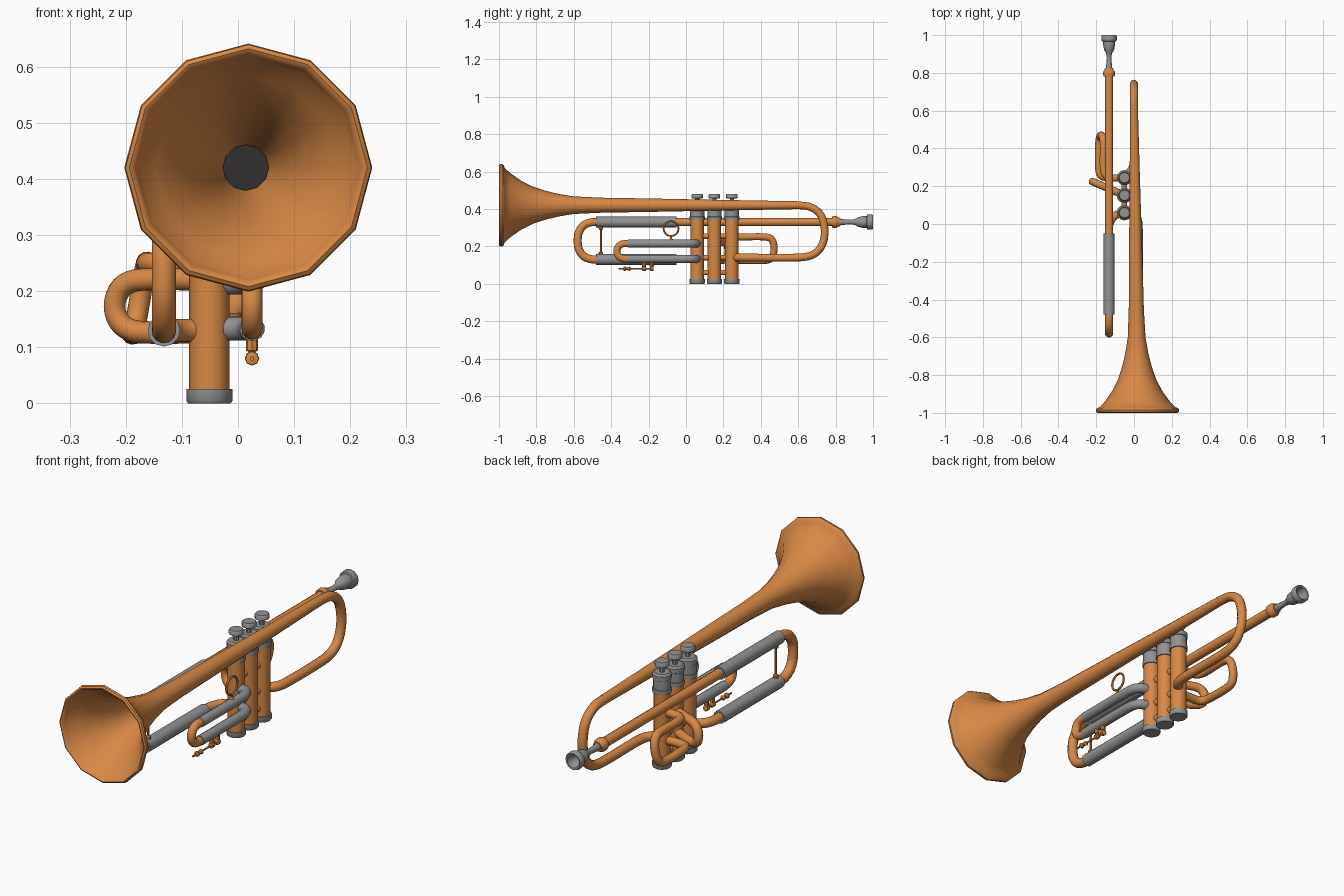
import bpy, bmesh, math
from mathutils import Vector

if "Cube" in bpy.data.objects:
    bpy.data.objects.remove(bpy.data.objects["Cube"])


def material(name, rgb):
    m = bpy.data.materials.new(name)
    m.diffuse_color = (*rgb, 1)
    m.use_nodes = True
    m.node_tree.nodes["Principled BSDF"].inputs["Base Color"].default_value = m.diffuse_color
    return m


BRASS = material("copper_brass", (0.69, 0.25, 0.06))
SILVER = material("grey_metal", (0.29, 0.29, 0.29))
DARK = material("dark_throat", (0.03, 0.03, 0.03))


def skin(name, rings, mat, closed=False):
    """Join rings of points into one smooth surface with capped ends."""
    bm = bmesh.new()
    rows = [[bm.verts.new(p) for p in ring] for ring in rings]
    n = len(rows[0])
    pairs = list(zip(rows, rows[1:])) + ([(rows[-1], rows[0])] if closed else [])
    for a, b in pairs:
        for i in range(n):
            j = (i + 1) % n
            bm.faces.new((a[i], a[j], b[j], b[i]))
    if not closed:
        bm.faces.new(rows[0])
        bm.faces.new(rows[-1])
    bmesh.ops.recalc_face_normals(bm, faces=bm.faces)
    me = bpy.data.meshes.new(name)
    bm.to_mesh(me)
    bm.free()
    me.materials.append(mat)
    ob = bpy.data.objects.new(name, me)
    bpy.context.collection.objects.link(ob)
    bpy.ops.object.select_all(action='DESELECT')
    ob.select_set(True)
    bpy.context.view_layer.objects.active = ob
    bpy.ops.object.shade_smooth_by_angle(angle=math.radians(42))
    return ob


def lathe(name, profile, origin, axis, mat, n=12, drift=0.0):
    """Turn (position, radius) pairs round the y or z axis; drift leans it in x."""
    o = Vector(origin)
    rings = []
    for t, r in profile:
        ring = []
        for i in range(n):
            a = 2 * math.pi * i / n
            c, s = r * math.cos(a), r * math.sin(a)
            p = Vector((c + drift * t, t, s)) if axis == 'y' else Vector((c, s, t))
            ring.append(o + p)
        rings.append(ring)
    return skin(name, rings, mat)


def tube(name, pts, r, mat, n=12, steps=4, closed=False):
    """Sweep a circle along a smooth curve through the points."""
    P = [Vector(p) for p in pts]
    path = []
    if steps > 1:
        for i in range(len(P) - 1):
            p0, p1, p2, p3 = P[max(i - 1, 0)], P[i], P[i + 1], P[min(i + 2, len(P) - 1)]
            d = (p2 - p1).length
            t1 = (p2 - p0).normalized() * d
            t2 = (p3 - p1).normalized() * d
            for k in range(steps):
                t = k / steps
                path.append((2*t**3 - 3*t**2 + 1) * p1 + (t**3 - 2*t**2 + t) * t1
                            + (3*t**2 - 2*t**3) * p2 + (t**3 - t**2) * t2)
        path.append(P[-1])
    else:
        path = P
    m = len(path)
    side, rings = None, []
    for i, p in enumerate(path):
        if closed:
            d = path[(i + 1) % m] - path[i - 1]
        else:
            d = path[min(i + 1, m - 1)] - path[max(i - 1, 0)]
        d.normalize()
        side = d.orthogonal() if side is None else side - d * side.dot(d)
        side.normalize()
        up = d.cross(side)
        rings.append([p + r * (math.cos(2*math.pi*k/n) * side + math.sin(2*math.pi*k/n) * up)
                      for k in range(n)])
    return skin(name, rings, mat, closed)


# bell: inner wall, rolled rim, outer flare and long tapering tube
flare = [(-.97, .2), (-.94, .172), (-.88, .13), (-.82, .1), (-.75, .077),
         (-.68, .06), (-.6, .047)]
inner = [(y, r - .006) for y, r in reversed(flare)]
rim = [(-.985, .2), (-.997, .206), (-1, .212), (-.995, .219), (-.984, .221), (-.974, .214)]
stem = [(-.45, .04), (-.2, .036), (.2, .028), (.6, .021)]
lathe("bell", [(-.6, .001)] + inner + rim + flare + stem + [(.6, .001)],
      (.007, 0, .42), 'y', BRASS, drift=-.0115)
lathe("bell_throat", [(-.61, .001), (-.61, .041), (-.605, .041), (-.605, .001)],
      (.007, 0, .42), 'y', DARK, drift=-.0115)

# rear bend returning from the bell tube to the third valve
tube("bell_bend", [(0, .59, .42), (0, .66, .412), (0, .715, .375), (0, .739, .31),
                   (0, .738, .24), (0, .713, .183), (0, .665, .15), (0, .59, .14),
                   (0, .34, .14), (-.012, .29, .14), (-.05, .25, .14)], .021, BRASS)

# leadpipe, ferrule and mouthpiece
LX = -.132
tube("leadpipe", [(LX, -.1, .33), (LX, .8, .33)], .022, BRASS, steps=1)
lathe("leadpipe_ferrule", [(.78, .001), (.78, .028), (.79, .031), (.805, .031),
                           (.815, .024), (.825, .022), (.825, .001)],
      (LX, 0, .33), 'y', BRASS)
lathe("mouthpiece", [(.82, .001), (.82, .017), (.88, .012), (.905, .016), (.92, .026),
                     (.945, .031), (.966, .031), (.968, .039), (.975, .041), (.995, .041),
                     (1, .037), (.998, .03), (.97, .024), (.945, .012), (.935, .001)],
      (LX, 0, .33), 'y', SILVER)

# main tuning slide: two sleeves, front bow, brace, pipe to the first valve
for name, z in (("upper", .33), ("lower", .13)):
    lathe("tuning_sleeve_" + name, [(-.48, .001), (-.48, .029), (-.05, .029), (-.05, .001)],
          (LX, 0, z), 'y', SILVER)
tube("tuning_bow", [(LX, -.46, .33), (LX, -.5, .33), (LX, -.545, .314), (LX, -.573, .275),
                    (LX, -.579, .23), (LX, -.573, .185), (LX, -.545, .146),
                    (LX, -.5, .13), (LX, -.46, .13)], .022, BRASS)
lathe("tuning_brace", [(.15, .012), (.168, .012), (.172, .006), (.288, .006), (.292, .012),
                       (.31, .012)], (LX, -.455, 0), 'z', BRASS, n=8)
tube("first_valve_pipe", [(LX, -.07, .13), (LX, -.02, .13), (-.118, .025, .13),
                          (-.09, .05, .13), (-.05, .06, .13)], .021, BRASS)

# valves with caps, stems and finger buttons
VX, VALVES = -.051, (.06, .152, .245)
for i, y in enumerate(VALVES, 1):
    o = (VX, y, 0)
    lathe(f"valve_{i}_casing", [(.02, .036), (.35, .036)], o, 'z', BRASS)
    lathe(f"valve_{i}_bottom_cap", [(0, .038), (.004, .041), (.025, .041), (.025, .03)],
          o, 'z', SILVER)
    lathe(f"valve_{i}_top", [(.34, .036), (.34, .041), (.358, .041), (.36, .038),
                             (.4, .038), (.402, .041), (.422, .041), (.43, .033)],
          o, 'z', SILVER)
    lathe(f"valve_{i}_stem", [(.425, .011), (.46, .011)], o, 'z', SILVER, n=8)
    lathe(f"valve_{i}_button", [(.455, .024), (.459, .031), (.475, .031), (.48, .027)],
          o, 'z', SILVER)
for i, z in enumerate((.06, .14, .255), 1):
    tube(f"valve_link_{i}", [(VX, VALVES[0], z), (VX, VALVES[2], z)], .015, BRASS, steps=1)

# right-hand slide: grey legs off the first valve and an orange front bow
RX = .025
for name, z in (("upper", .215), ("lower", .133)):
    tube("side_slide_" + name, [(RX, -.31, z), (RX, -.02, z), (.018, .03, z),
                                (-.005, .052, z), (-.05, .06, z)], .022, SILVER)
tube("side_slide_bow", [(RX, -.29, .215), (RX, -.33, .215), (RX, -.358, .203),
                        (RX, -.37, .174), (RX, -.358, .145), (RX, -.33, .133),
                        (RX, -.29, .133)], .019, BRASS)

# finger ring on its post
tube("finger_ring", [(RX, -.08 + .04 * math.cos(a * math.pi / 8),
                      .295 + .04 * math.sin(a * math.pi / 8)) for a in range(16)],
     .005, BRASS, n=6, steps=1, closed=True)
lathe("finger_ring_post", [(.23, .01), (.24, .009), (.244, .005), (.256, .005)],
      (RX, -.08, 0), 'z', BRASS, n=8)

# stop rod with beads under the right-hand slide
lathe("stop_rod", [(-.36, .004), (-.335, .004), (-.333, .012), (-.325, .012), (-.32, .006),
                   (-.3, .012), (-.295, .004), (-.235, .004), (-.233, .012), (-.215, .012),
                   (-.212, .005), (-.193, .005), (-.19, .013), (-.175, .013), (-.173, .006)],
      (RX, 0, .08), 'y', BRASS, n=8)
for i, y in enumerate((-.224, -.183), 1):
    lathe(f"stop_rod_post_{i}", [(.08, .006), (.092, .006), (.094, .011), (.12, .011)],
          (RX, y, 0), 'z', BRASS, n=8)

# second valve loop, slanting out to the left
def out(x, z):
    return (x, .152 - (x - VX) * .43, z)


tube("second_valve_loop", [out(-.06, .22), out(-.175, .22), out(-.207, .207),
                           out(-.22, .173), out(-.207, .14), out(-.175, .127),
                           out(-.06, .127)], .02, BRASS)

# third valve loop, tilted and running back
UX, WX = -.162, -.187
tube("third_valve_loop", [(VX, .245, .25), (-.12, .245, .25), (-.15, .256, .25),
                          (UX, .29, .25), (UX, .425, .25), (-.166, .458, .237),
                          (-.174, .471, .19), (-.183, .458, .14), (WX, .425, .125),
                          (WX, .29, .125), (-.175, .256, .125), (-.145, .245, .125),
                          (VX, .245, .125)], .019, BRASS)
